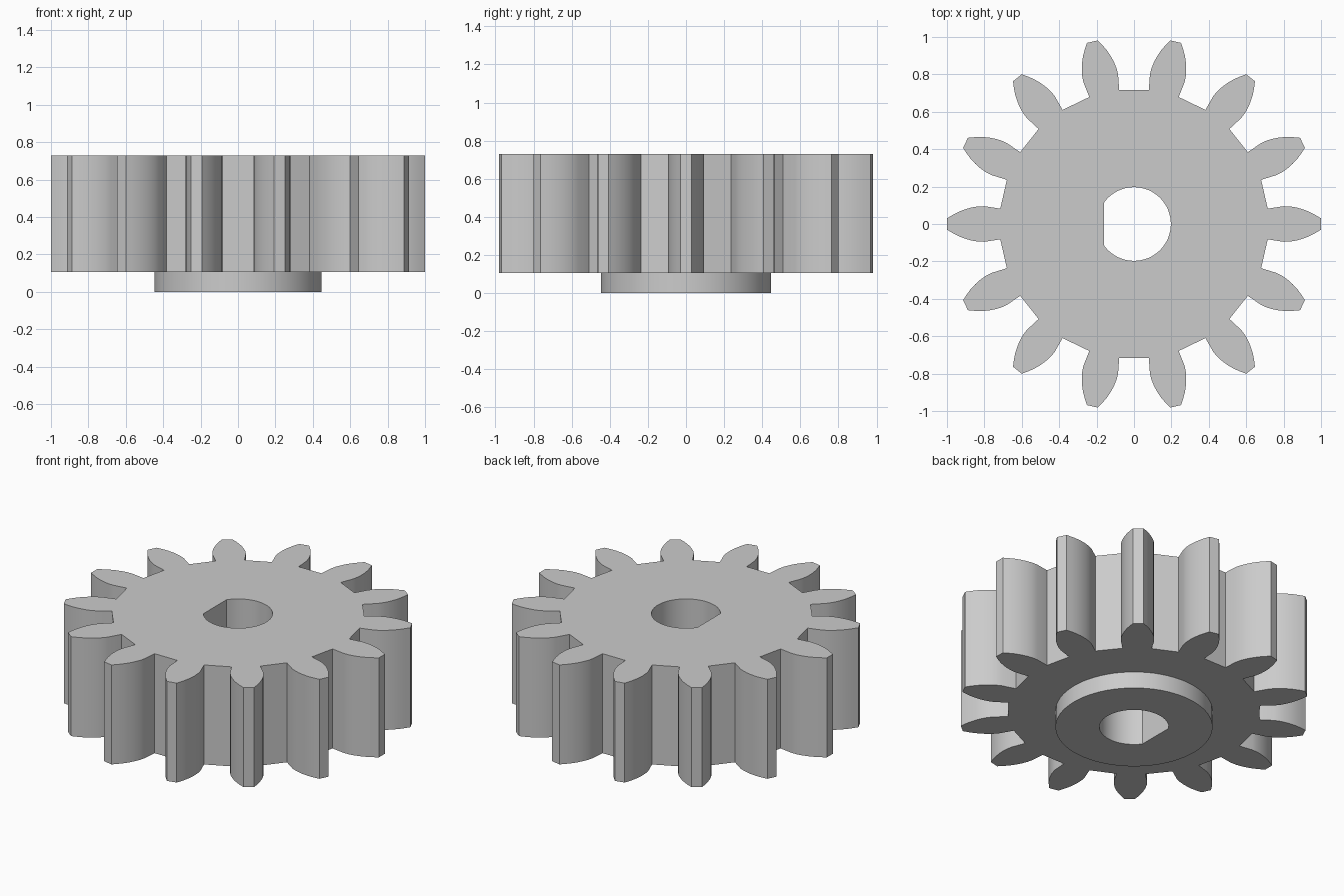
import bpy, bmesh, math
from mathutils import Vector, Matrix

cube = bpy.data.objects.get("Cube")
if cube:
    bpy.data.objects.remove(cube, do_unlink=True)

TEETH = 14
HUB_TOP, GEAR_TOP = 0.105, 0.73
HUB_RADIUS = 0.447
BORE_RADIUS, BORE_FLAT = 0.197, 0.16

grey = bpy.data.materials.new("plain grey")
grey.use_nodes = True
colour = (0.6, 0.6, 0.6, 1.0)
grey.diffuse_color = colour
grey.node_tree.nodes["Principled BSDF"].inputs["Base Color"].default_value = colour


def arc(radius, start, end, count):
    return [Vector((radius * math.cos(a), radius * math.sin(a)))
            for a in (start + (end - start) * i / count for i in range(count + 1))]


def gear_outline():
    # Half of one tooth: distance from the axis, half width
    flank = [(0.715, 0.082), (0.80, 0.095), (0.835, 0.094), (0.87, 0.088),
             (0.905, 0.078), (0.94, 0.064), (0.97, 0.048), (1.0, 0.03)]
    tooth = [Vector((u, -w)) for u, w in flank]
    tooth += [Vector((u, w)) for u, w in reversed(flank)]
    return [Matrix.Rotation(math.tau * i / TEETH, 2) @ p
            for i in range(TEETH) for p in tooth]


def bored_prism(name, outline, bore, bottom, top):
    """Extrude an outline with a hole through it."""
    bm = bmesh.new()
    edges = []
    for loop in (outline, bore):
        verts = [bm.verts.new((p.x, p.y, bottom)) for p in loop]
        edges += [bm.edges.new((a, b)) for a, b in zip(verts, verts[1:] + verts[:1])]
    bmesh.ops.triangle_fill(bm, edges=edges, use_beauty=True)
    result = bmesh.ops.extrude_face_region(bm, geom=bm.faces[:], use_keep_orig=True)
    raised = [g for g in result["geom"] if isinstance(g, bmesh.types.BMVert)]
    bmesh.ops.translate(bm, verts=raised, vec=(0, 0, top - bottom))
    bmesh.ops.recalc_face_normals(bm, faces=bm.faces[:])
    mesh = bpy.data.meshes.new(name)
    bm.to_mesh(mesh)
    bm.free()
    mesh.materials.append(grey)
    obj = bpy.data.objects.new(name, mesh)
    bpy.context.collection.objects.link(obj)
    bpy.ops.object.select_all(action="DESELECT")
    obj.select_set(True)
    bpy.context.view_layer.objects.active = obj
    bpy.ops.object.shade_smooth_by_angle(angle=math.radians(25))
    return obj


# D-shaped shaft hole, flat on the -x side
half = math.acos(-BORE_FLAT / BORE_RADIUS)
bore = arc(BORE_RADIUS, -half, half, 48)

# Toothed wheel and the round collar beneath it
bored_prism("gear_wheel", gear_outline(), bore, HUB_TOP, GEAR_TOP)
bored_prism("hub_collar", arc(HUB_RADIUS, 0, math.tau, 72)[:-1], bore, 0, HUB_TOP)
